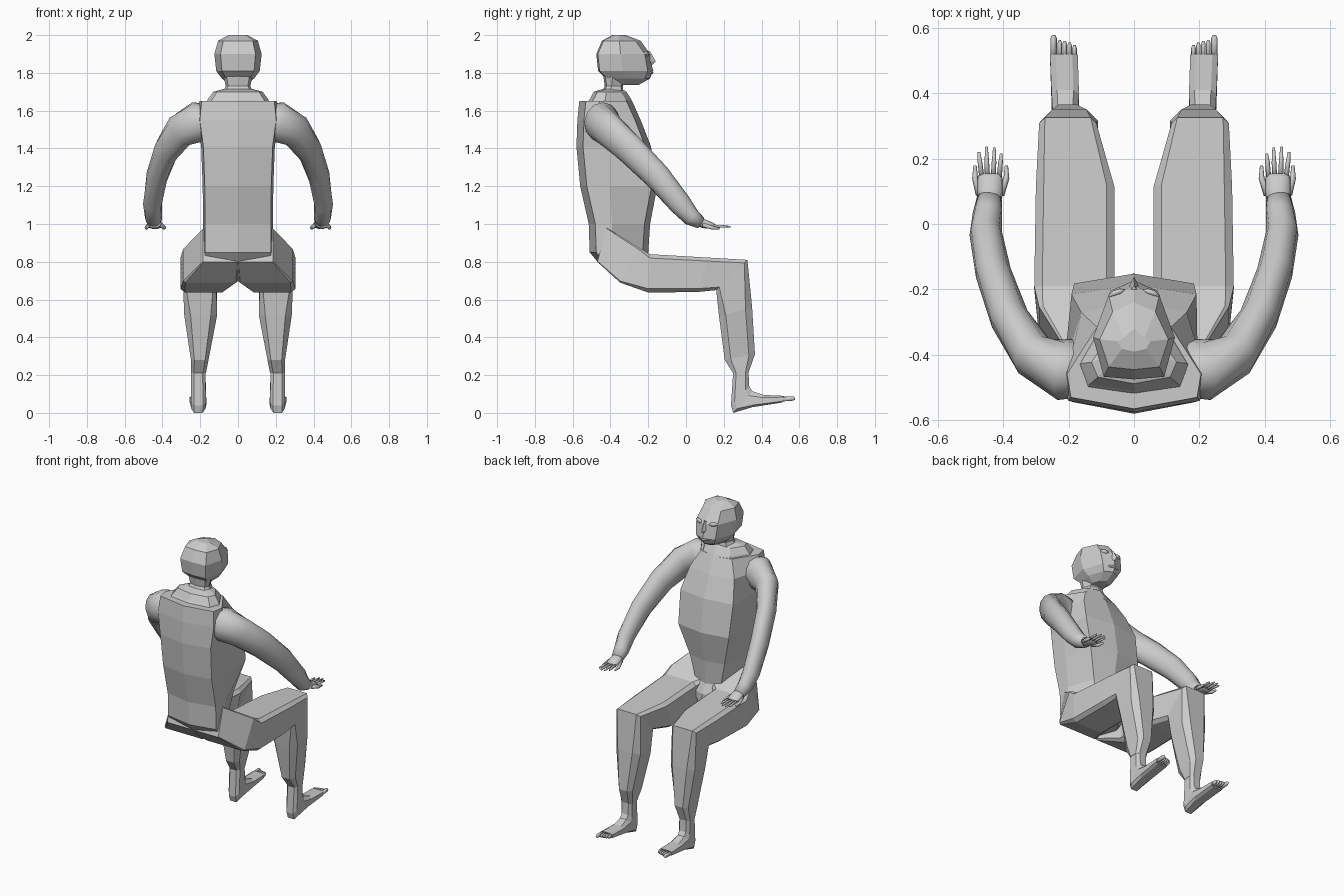
import bpy, bmesh, math
from mathutils import Vector


def loft(name, rings, mirror=False, smooth=False):
    """Skin a list of equal-sized rings and cap both ends."""
    bm = bmesh.new()
    loops = [[bm.verts.new(p) for p in ring] for ring in rings]
    n = len(loops[0])
    for a, b in zip(loops, loops[1:]):
        for i in range(n):
            j = (i + 1) % n
            bm.faces.new((a[i], a[j], b[j], b[i]))
    bm.faces.new(loops[0])
    bm.faces.new(loops[-1])
    bmesh.ops.recalc_face_normals(bm, faces=bm.faces)
    me = bpy.data.meshes.new(name)
    bm.to_mesh(me)
    bm.free()
    ob = bpy.data.objects.new(name, me)
    bpy.context.collection.objects.link(ob)
    if mirror:
        ob.modifiers.new("mirror", 'MIRROR')
    if smooth:
        for p in me.polygons:
            p.use_smooth = True
    return ob


def body_ring(z, back, front, w, kf=0.62, kb=0.94, bb=0.035, fb=0.03, m=0.38):
    """Eight-sided horizontal section, symmetric about x = 0."""
    half = [(0, back), (w * kb, back + bb), (w, back + (front - back) * m),
            (w * kf, front - fb), (0, front)]
    pts = half + [(-x, y) for x, y in half[3:0:-1]]
    return [(x, y, z) for x, y in pts]


def limb_ring(x0, x1, yt, zt, yb, zb, c=0.2):
    """Chamfered box section spanning a top point and a bottom point."""
    uv = [(c, 0), (1 - c, 0), (1, c), (1, 1 - c),
          (1 - c, 1), (c, 1), (0, 1 - c), (0, c)]
    return [(x0 + (x1 - x0) * u, yb + (yt - yb) * v, zb + (zt - zb) * v)
            for u, v in uv]


def tube(name, path, sides=12, mirror=True, smooth=True):
    """Elliptic tube; path holds x, y, z, sideways radius, upright radius."""
    pts = [Vector(p[:3]) for p in path]
    rings = []
    for i, p in enumerate(path):
        t = pts[min(i + 1, len(pts) - 1)] - pts[max(i - 1, 0)]
        t.normalize()
        side = t.cross(Vector((0, 0, 1))).normalized()
        up = side.cross(t)
        rings.append([pts[i] + side * p[3] * math.cos(a) + up * p[4] * math.sin(a)
                      for a in (2 * math.pi * k / sides for k in range(sides))])
    return loft(name, rings, mirror, smooth)


# Torso: broad chest, tapered waist, front sloping up to the neck
loft("torso", [body_ring(*r) for r in [
    (0.71, -0.37, -0.15, 0.07, 0.4), (0.79, -0.46, -0.17, 0.185, 0.5),
    (0.85, -0.51, -0.20, 0.185, 0.5), (1.00, -0.515, -0.19, 0.185, 0.68),
    (1.20, -0.56, -0.152, 0.187, 0.98), (1.41, -0.58, -0.185, 0.195, 0.98),
    (1.55, -0.575, -0.24, 0.215, 0.75), (1.65, -0.565, -0.285, 0.205, 0.55)]])
loft("collar", [body_ring(*r, 0.6, 0.85, 0.02) for r in [
    (1.62, -0.54, -0.27, 0.18), (1.66, -0.51, -0.29, 0.16),
    (1.70, -0.488, -0.315, 0.13), (1.715, -0.44, -0.34, 0.075)]])

# Neck and head, with a flat back panel
loft("neck", [body_ring(*r, 0.7, 0.8, 0.01, 0.01) for r in [
    (1.69, -0.45, -0.33, 0.085), (1.73, -0.43, -0.335, 0.065),
    (1.80, -0.44, -0.30, 0.08)]])
loft("head", [body_ring(*r, 0.62, 0.74, 0.008, 0.028, 0.45) for r in [
    (1.737, -0.39, -0.25, 0.045), (1.77, -0.425, -0.19, 0.085),
    (1.81, -0.465, -0.175, 0.115), (1.90, -0.475, -0.19, 0.125),
    (1.97, -0.445, -0.24, 0.105), (2.0, -0.39, -0.32, 0.05)]])

# Face: nose, eyes and lips
loft("nose", [[(-w, -0.20, z), (w, -0.20, z), (0, y, z)] for z, w, y in
              [(1.845, 0.017, -0.175), (1.86, 0.02, -0.16), (1.915, 0.008, -0.19)]])
tube("eye", [(0.028, -0.203, 1.898, 0.004, 0.004), (0.042, -0.206, 1.90, 0.009, 0.014),
             (0.06, -0.212, 1.902, 0.009, 0.014), (0.078, -0.222, 1.902, 0.004, 0.004)], 8)
for z in (1.800, 1.814):
    tube("lip", [(-0.035, -0.193, 1.80, 0.004, 0.004), (0, -0.181, z, 0.009, 0.007),
                 (0.035, -0.193, 1.80, 0.004, 0.004)], 6, mirror=False)

# Bent leg running from hip through knee to ankle
loft("leg", [limb_ring(*r) for r in [
    (0.0, 0.185, -0.42, 0.98, -0.47, 0.80, 0.02), (0.0, 0.29, -0.25, 0.875, -0.35, 0.69, 0.04),
    (0.06, 0.305, -0.19, 0.84, -0.20, 0.637, 0.1), (0.06, 0.30, 0.12, 0.822, 0.06, 0.64, 0.1),
    (0.115, 0.29, 0.325, 0.81, 0.16, 0.65, 0.1), (0.11, 0.285, 0.35, 0.56, 0.175, 0.51),
    (0.155, 0.25, 0.365, 0.31, 0.205, 0.28), (0.17, 0.25, 0.33, 0.21, 0.25, 0.21)]],
    mirror=True)

# Foot and toes
loft("foot", [limb_ring(*r) for r in [
    (0.172, 0.248, 0.33, 0.23, 0.25, 0.22), (0.17, 0.248, 0.335, 0.14, 0.238, 0.04),
    (0.172, 0.248, 0.35, 0.115, 0.25, 0.0), (0.168, 0.252, 0.41, 0.095, 0.35, 0.03),
    (0.172, 0.257, 0.52, 0.09, 0.51, 0.055)]], mirror=True)
for x, tip, r in [(0.182, 0.548, 0.007), (0.197, 0.555, 0.007), (0.212, 0.56, 0.007),
                  (0.227, 0.562, 0.007), (0.246, 0.578, 0.010)]:
    tube("toe", [(x, 0.50, 0.072, r, 0.014), (x, tip - 0.01, 0.076, r, 0.013),
                 (x, tip, 0.076, r * 0.5, 0.006)], 6)

# Curved arm with a deep shoulder
tube("arm", [(0.13, -0.44, 1.54, 0.085, 0.09), (0.215, -0.445, 1.54, 0.095, 0.108),
             (0.305, -0.405, 1.495, 0.07, 0.094), (0.38, -0.29, 1.39, 0.06, 0.082),
             (0.43, -0.15, 1.25, 0.055, 0.072), (0.453, -0.03, 1.105, 0.05, 0.06),
             (0.448, 0.03, 1.035, 0.045, 0.048), (0.442, 0.08, 1.005, 0.038, 0.032)])

# Hand with fingers and thumb
tube("palm", [(0.442, 0.06, 1.015, 0.034, 0.028), (0.44, 0.10, 1.0, 0.040, 0.024),
              (0.44, 0.14, 0.99, 0.038, 0.018), (0.44, 0.152, 0.987, 0.034, 0.012)], 10)
for x, dx, tip in [(0.412, -0.004, 0.215), (0.430, -0.002, 0.234),
                   (0.448, 0.002, 0.236), (0.465, 0.006, 0.22)]:
    tube("finger", [(x, 0.14, 0.988, 0.008, 0.010), (x + dx, 0.19, 0.988, 0.007, 0.008),
                    (x + dx * 1.5, tip, 0.985, 0.004, 0.005)], 6)
for x, dx in [(0.408, -0.018), (0.472, 0.014)]:
    tube("thumb", [(x, 0.09, 0.995, 0.012, 0.013), (x + dx, 0.14, 0.98, 0.009, 0.011),
                   (x + dx, 0.178, 0.975, 0.005, 0.006)], 6)
